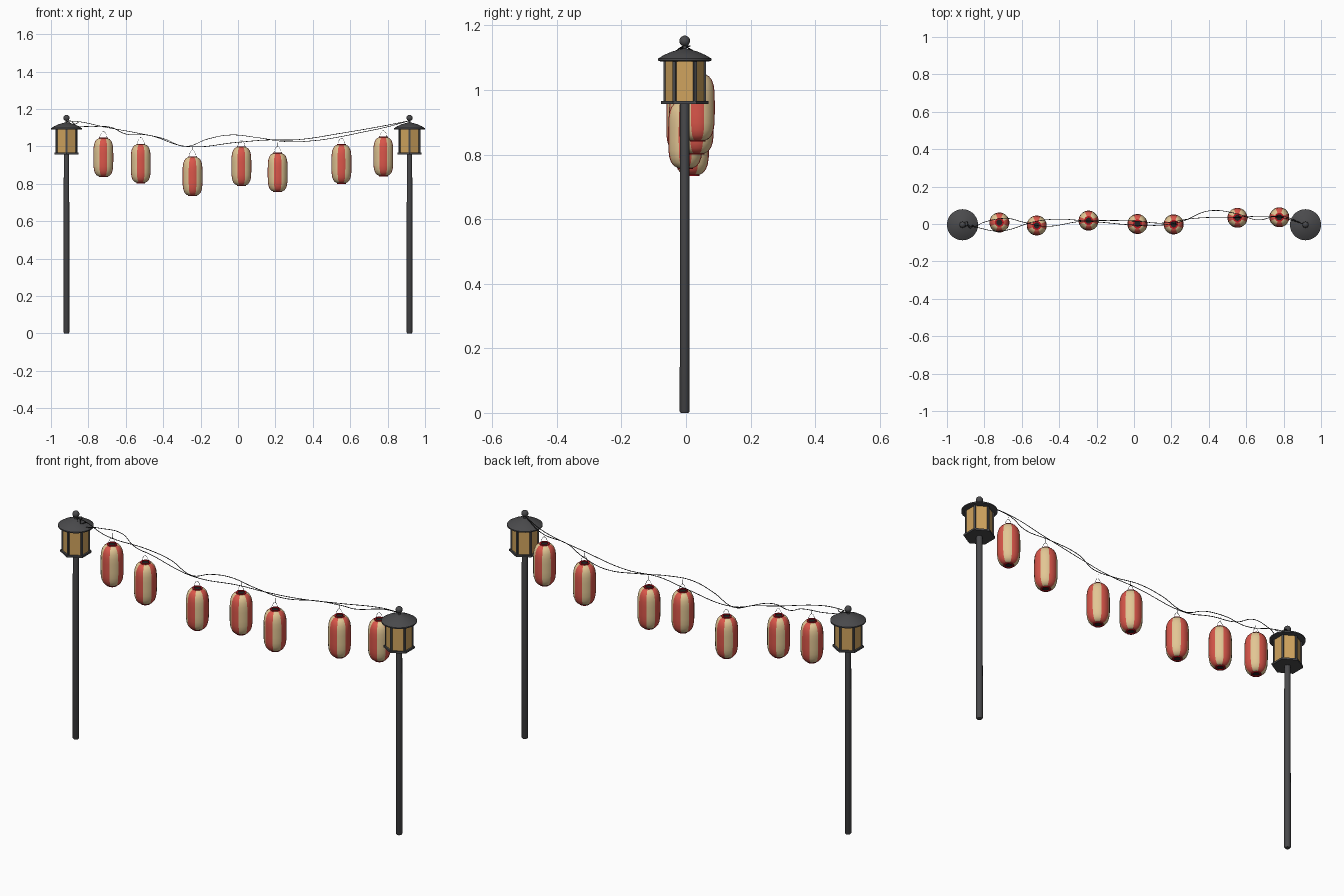
import bpy, bmesh, math
from mathutils import Vector

if "Cube" in bpy.data.objects:
    bpy.data.objects.remove(bpy.data.objects["Cube"])


def material(name, r, g, b):
    lin = [((c / 255 + 0.055) / 1.055) ** 2.4 for c in (r, g, b)]
    m = bpy.data.materials.new(name)
    m.diffuse_color = (*lin, 1)
    m.use_nodes = True
    m.node_tree.nodes["Principled BSDF"].inputs["Base Color"].default_value = m.diffuse_color
    return m


IRON = material("dark iron", 74, 74, 76)
GLASS = material("amber glass", 208, 164, 94)
CREAM = material("cream paper", 226, 198, 148)
RED = material("red paper", 218, 86, 74)
RIM = material("deep red rim", 190, 22, 32)
WIRE = material("black wire", 35, 35, 36)


def finish(name, bm, mats, loc, angle=35):
    bmesh.ops.recalc_face_normals(bm, faces=bm.faces)
    me = bpy.data.meshes.new(name)
    bm.to_mesh(me)
    bm.free()
    for m in mats:
        me.materials.append(m)
    ob = bpy.data.objects.new(name, me)
    ob.location = loc
    bpy.context.collection.objects.link(ob)
    bpy.context.view_layer.objects.active = ob
    ob.select_set(True)
    bpy.ops.object.shade_smooth_by_angle(angle=math.radians(angle))
    ob.select_set(False)
    return ob


def lathe(name, profile, sides, mats, loc, phase=0.0, paint=None, angle=35, capped=True):
    """Revolve (radius, z) points about z; paint(face centre, band) picks a material."""
    bm = bmesh.new()
    rings = []
    for r, z in profile:
        rings.append([bm.verts.new((r * math.cos(phase + math.tau * i / sides),
                                    r * math.sin(phase + math.tau * i / sides), z))
                      for i in range(sides)])
    for band, (a, b) in enumerate(zip(rings, rings[1:])):
        for i in range(sides):
            j = (i + 1) % sides
            f = bm.faces.new((a[i], a[j], b[j], b[i]))
            if paint:
                f.material_index = paint(f.calc_center_median(), band)
    if capped:
        bm.faces.new(rings[0])
        bm.faces.new(rings[-1])
    return finish(name, bm, mats, loc, angle)


def wire(name, points, radius, mat, loc=(0, 0, 0)):
    cu = bpy.data.curves.new(name, 'CURVE')
    cu.dimensions = '3D'
    cu.bevel_depth = radius
    cu.bevel_resolution = 1
    cu.resolution_u = 8
    sp = cu.splines.new('BEZIER')
    sp.bezier_points.add(len(points) - 1)
    for bp, p in zip(sp.bezier_points, points):
        bp.co = p
        bp.handle_left_type = bp.handle_right_type = 'AUTO'
    cu.materials.append(mat)
    ob = bpy.data.objects.new(name, cu)
    ob.location = loc
    bpy.context.collection.objects.link(ob)


# Lamp posts
POST_Y = -0.004
HEX = math.pi / 6  # flat sides face +x and -x
for side, x in (("left", -0.917), ("right", 0.917)):
    at = (x, POST_Y, 0)
    lathe(side + "_pole", [(0.012, 0), (0.0155, 0.005), (0.0145, 0.962)], 20, [IRON], at)
    lathe(side + "_lamp_base", [(0.073, 0.957), (0.073, 0.966)], 6, [IRON], at, HEX)
    lathe(side + "_lamp_glass", [(0.063, 0.964), (0.063, 1.094)], 6, [GLASS], at, HEX)
    for k in range(6):  # corner struts
        a = HEX + k * math.pi / 3
        lathe(f"{side}_lamp_strut_{k}", [(0.0075, 0.964), (0.0075, 1.094)], 4, [IRON],
              (x + 0.061 * math.cos(a), POST_Y + 0.061 * math.sin(a), 0), a + math.pi / 4)
    lathe(side + "_lamp_roof", [(0.076, 1.089), (0.083, 1.091), (0.083, 1.097), (0.065, 1.108),
                                (0.04, 1.119), (0.018, 1.125), (0.006, 1.128), (0.006, 1.14)],
          40, [IRON], at)
    ball = [(max(0.001, 0.0165 * math.sin(t * math.pi / 10)),
             1.152 - 0.0165 * math.cos(t * math.pi / 10)) for t in range(11)]
    lathe(side + "_lamp_finial", ball, 20, [IRON], at)

# Paper lanterns: x, y, top height
LANTERNS = [(-0.72, 0.008, 1.047), (-0.52, -0.008, 1.014), (-0.243, 0.018, 0.946),
            (0.018, 0.0, 1.0), (0.212, -0.002, 0.967), (0.553, 0.033, 1.012),
            (0.777, 0.036, 1.052)]
H = 0.212
half = [(0.024, 0.102), (0.035, 0.097), (0.044, 0.086), (0.050, 0.070),
        (0.053, 0.048), (0.0535, 0.022)]
BODY = [(r, -z) for r, z in half] + [(0.0535, 0)] + half[::-1]


def stripe(c, band):
    """Eight equal sectors, red ones centred on the x and y axes."""
    return round(math.atan2(c.y, c.x) / (math.pi / 4)) % 2


for n, (x, y, top) in enumerate(LANTERNS, 1):
    mid = (x, y, top - H / 2)
    lathe(f"lantern_{n}_body", BODY, 24, [RED, CREAM], mid, math.pi / 8, stripe, 50)
    for part, s in (("top", 1), ("bottom", -1)):
        ring = [(0.016, 0.100 * s), (0.024, 0.100 * s), (0.024, 0.106 * s),
                (0.016, 0.106 * s), (0.016, 0.100 * s)]
        lathe(f"lantern_{n}_{part}_rim", ring, 24, [RIM], mid, capped=False)
        lathe(f"lantern_{n}_{part}_opening", [(0.0165, 0.1005 * s), (0.0165, 0.1025 * s)],
              24, [WIRE], mid)
    # wire hanger
    wire(f"lantern_{n}_hanger", [(-0.02, 0, 0), (-0.014, 0, 0.02), (0, 0, 0.034),
                                 (0.014, 0, 0.02), (0.02, 0, 0)], 0.0008, WIRE, (x, y, top - 0.002))
    wire(f"lantern_{n}_hook", [(0, 0, 0.032), (0.001, 0, 0.045), (0, 0, 0.056)],
         0.0008, WIRE, (x, y, top - 0.002))

# Two loosely twisted string wires between the lamps
wire("string_wire_a", [(-0.912, -0.004, 1.135), (-0.85, -0.016, 1.132), (-0.72, -0.038, 1.105),
                       (-0.52, 0.015, 1.068), (-0.40, 0.026, 1.042), (-0.28, 0.018, 1.0),
                       (-0.16, 0.008, 1.04), (-0.04, -0.003, 1.061), (0.11, -0.008, 1.046),
                       (0.25, 0.012, 1.026), (0.40, 0.07, 1.03), (0.55, 0.055, 1.052),
                       (0.66, 0.022, 1.075), (0.78, 0.043, 1.1), (0.917, -0.004, 1.137)],
     0.0017, WIRE)
wire("string_wire_b", [(-0.912, -0.004, 1.135), (-0.88, -0.022, 1.112), (-0.80, 0.01, 1.106),
                       (-0.68, 0.03, 1.102), (-0.60, 0.012, 1.066), (-0.48, -0.012, 1.06),
                       (-0.28, 0.014, 1.0), (0.0, 0.016, 1.022), (0.15, 0.005, 1.034),
                       (0.32, 0.03, 1.036), (0.55, 0.037, 1.07), (0.78, 0.036, 1.11),
                       (0.917, -0.004, 1.137)], 0.0017, WIRE)
# Loose loop tied at the left lamp
wire("string_knot", [(-0.912, -0.004, 1.135), (-0.895, 0.012, 1.136), (-0.885, -0.012, 1.13),
                     (-0.875, -0.022, 1.12), (-0.865, -0.008, 1.122), (-0.85, -0.016, 1.131)],
     0.0017, WIRE)
